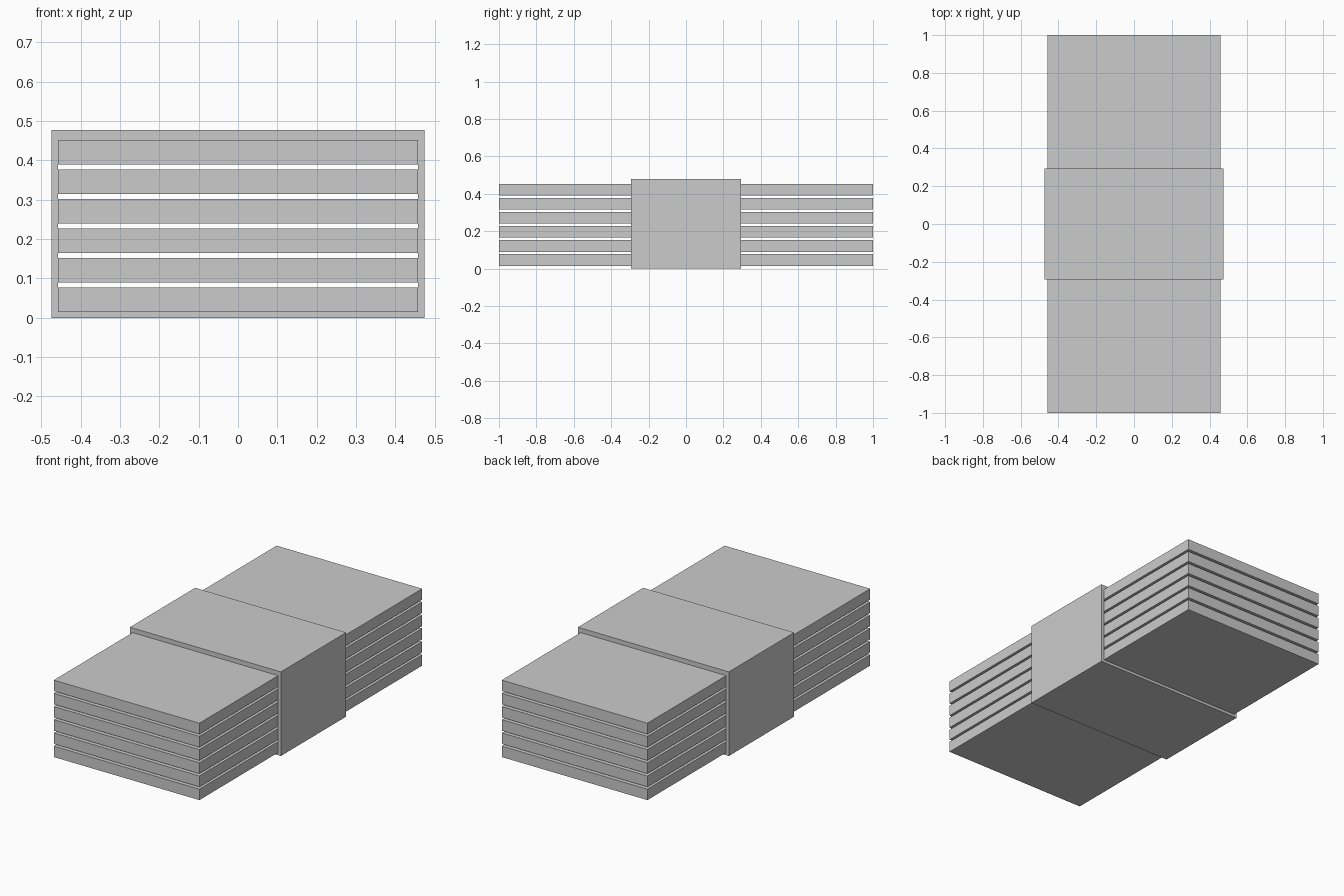
import bpy, bmesh

if "Cube" in bpy.data.objects:
    bpy.data.objects.remove(bpy.data.objects["Cube"])

SLAB_W, SLAB_H, PITCH, BASE, COUNT = 0.915, 0.062, 0.075, 0.015, 6
BAND_W, BAND_TOP, BAND_HALF = 0.949, 0.478, 0.293


def new_object(name, bm):
    bmesh.ops.recalc_face_normals(bm, faces=bm.faces)
    mesh = bpy.data.meshes.new(name)
    bm.to_mesh(mesh)
    bm.free()
    obj = bpy.data.objects.new(name, mesh)
    bpy.context.collection.objects.link(obj)
    return obj


# Stacked slabs with narrow gaps
for i in range(COUNT):
    bm = bmesh.new()
    bmesh.ops.create_cube(bm, size=1)
    bmesh.ops.scale(bm, vec=(SLAB_W, 2, SLAB_H), verts=bm.verts)
    slab = new_object(f"slab_{i + 1}", bm)
    slab.location.z = BASE + i * PITCH + SLAB_H / 2


# Wrapping band: rectangular ring extruded along y, open at both ends
def rectangle(half_w, low, high):
    return [(-half_w, low), (half_w, low), (half_w, high), (-half_w, high)]


outer = rectangle(BAND_W / 2, 0, BAND_TOP)
inner = rectangle(SLAB_W / 2, BASE, BASE + (COUNT - 1) * PITCH + SLAB_H)
bm = bmesh.new()
rings = [[bm.verts.new((x, -BAND_HALF, z)) for x, z in ring] for ring in (outer, inner)]
faces = []
for i in range(4):
    j = (i + 1) % 4
    faces.append(bm.faces.new((rings[0][i], rings[0][j], rings[1][j], rings[1][i])))
result = bmesh.ops.extrude_face_region(bm, geom=faces, use_keep_orig=True)
moved = [g for g in result["geom"] if isinstance(g, bmesh.types.BMVert)]
bmesh.ops.translate(bm, vec=(0, 2 * BAND_HALF, 0), verts=moved)
new_object("band", bm)
